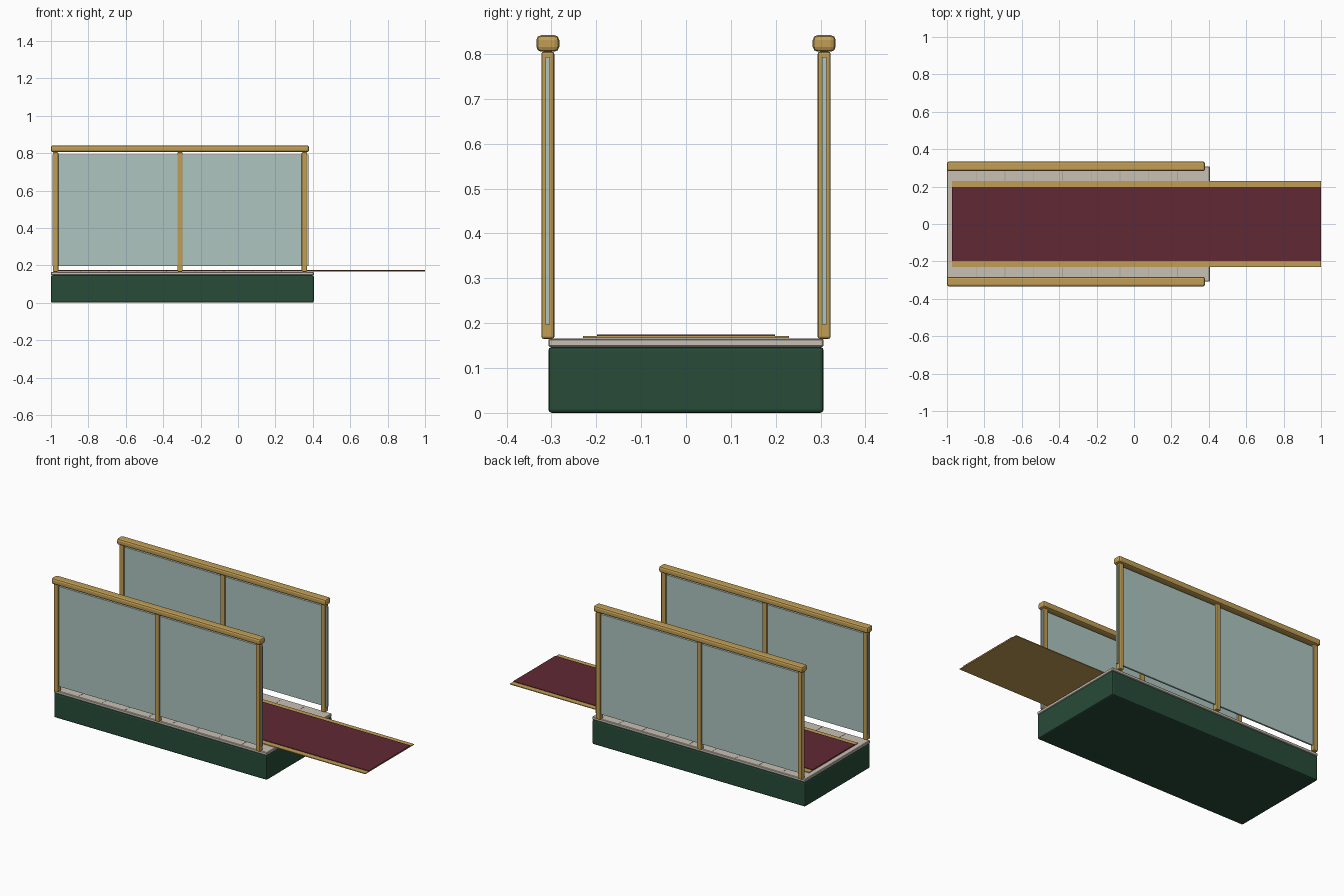
import bpy

if "Cube" in bpy.data.objects:
    bpy.data.objects.remove(bpy.data.objects["Cube"])

def mat(name, col):
    m = bpy.data.materials.new(name)
    m.diffuse_color = (*col, 1)
    m.use_nodes = True
    m.node_tree.nodes["Principled BSDF"].inputs["Base Color"].default_value = m.diffuse_color
    return m

GREEN = mat("green_paint", (0.02, 0.07, 0.04))
STONE = mat("pale_stone", (0.58, 0.53, 0.46))
SEAM = mat("seam_grey", (0.42, 0.38, 0.33))
BRASS = mat("brass", (0.53, 0.34, 0.09))
RED = mat("carpet_red", (0.12, 0.022, 0.035))
GLASS = mat("glass", (0.42, 0.56, 0.53))

def box(name, x, y, z, material, bevel=0.0, segments=2):
    """Box from (min, max) ranges, with optional rounded edges."""
    lo, hi = zip(x, y, z)
    bpy.ops.mesh.primitive_cube_add(
        size=1, location=[(a + b) / 2 for a, b in zip(lo, hi)])
    ob = bpy.context.object
    ob.name = name
    ob.scale = [b - a for a, b in zip(lo, hi)]
    bpy.ops.object.transform_apply(location=False, rotation=False, scale=True)
    ob.data.materials.append(material)
    if bevel:
        b = ob.modifiers.new("bevel", 'BEVEL')
        b.width, b.segments = bevel, segments
    return ob

# Plinth and paved deck
X0, X1, W = -1.0, 0.405, 0.307
box("base", (X0, X1), (-W, W), (0, 0.147), GREEN, 0.008)
box("deck", (X0, X1), (-W, W), (0.147, 0.165), STONE, 0.003, 1)
for i in range(8):
    x = -0.305 + (i - 3.5) * 0.1537
    box(f"deck_seam_{i}", (x - 0.002, x + 0.002), (-0.295, 0.295),
        (0.163, 0.166), SEAM)

# Carpet runner: gold backing with the red strip on top
box("carpet_border", (-0.973, 1.0), (-0.23, 0.23), (0.167, 0.1715), BRASS)
box("carpet", (-0.974, 1.0), (-0.198, 0.198), (0.170, 0.175), RED)

# Railings on both sides
for side, s in (("front", -1), ("back", 1)):
    yc = s * 0.308
    for i, x in enumerate((-0.975, -0.31, 0.355)):
        box(f"{side}_post_{i}", (x - 0.0145, x + 0.0145),
            (yc - 0.0145, yc + 0.0145), (0.165, 0.805), BRASS, 0.005)
    box(f"{side}_glass", (-0.991, 0.377), (yc - 0.005, yc + 0.005),
        (0.197, 0.793), GLASS)
    box(f"{side}_handrail", (X0, 0.38), (yc - 0.0255, yc + 0.0255),
        (0.805, 0.842), BRASS, 0.011)
